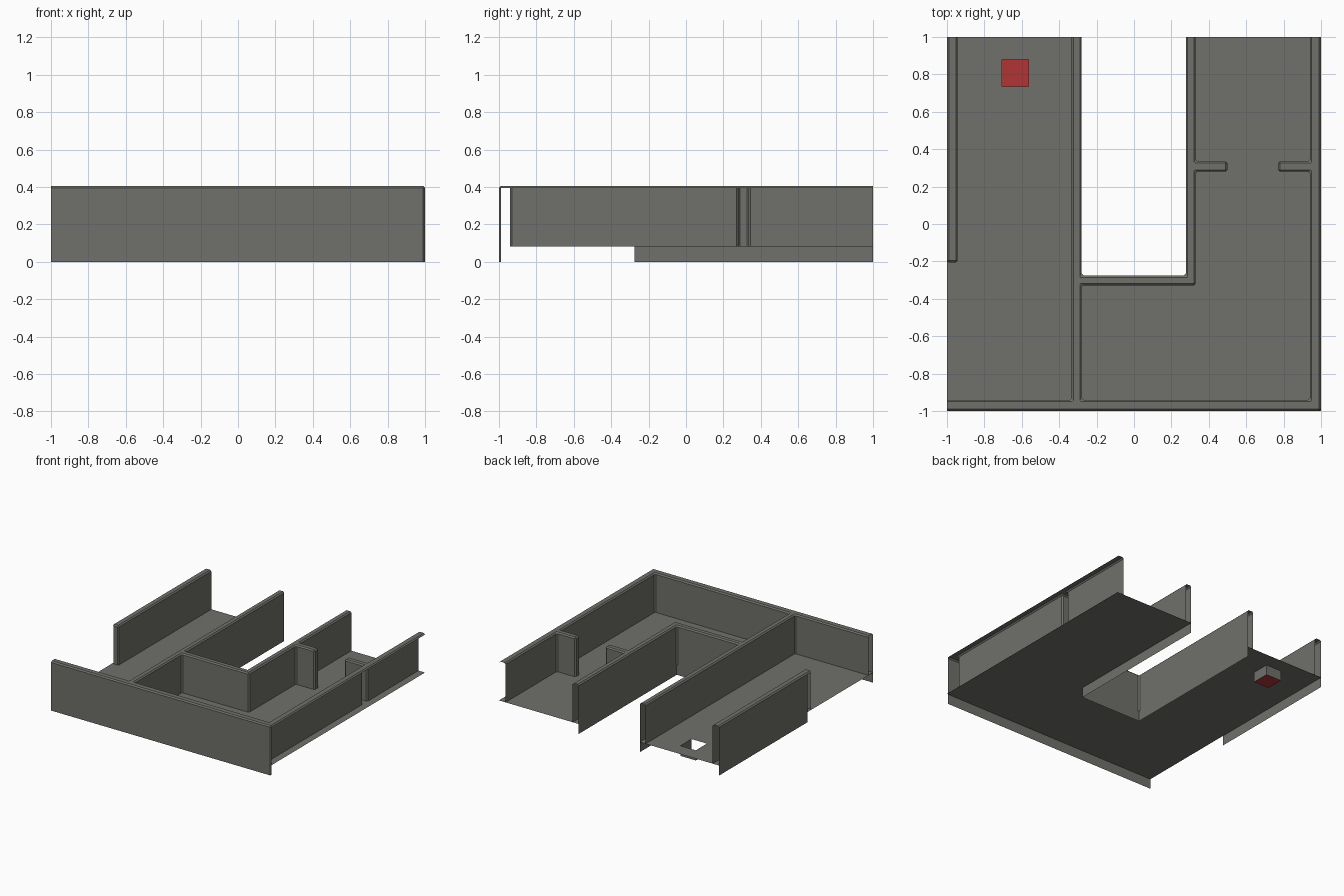
import bpy, bmesh

if "Cube" in bpy.data.objects:
    bpy.data.objects.remove(bpy.data.objects["Cube"])

FLOOR, TOP, BEVEL = 0.083, 0.405, 0.01


def material(name, colour):
    m = bpy.data.materials.new(name)
    m.diffuse_color = (*colour, 1)
    m.use_nodes = True
    m.node_tree.nodes["Principled BSDF"].inputs["Base Color"].default_value = m.diffuse_color
    return m


GREY = material("warm_grey", (0.160, 0.165, 0.145))
RED = material("hatch_red", (0.45, 0.036, 0.036))


def finish(bm, name, mat):
    mesh = bpy.data.meshes.new(name)
    bm.to_mesh(mesh)
    bm.free()
    mesh.materials.append(mat)
    ob = bpy.data.objects.new(name, mesh)
    bpy.context.collection.objects.link(ob)


def cut(bm, co, normal, clear):
    bmesh.ops.bisect_plane(bm, geom=bm.verts[:] + bm.edges[:] + bm.faces[:],
                           plane_co=co, plane_no=normal, clear_outer=clear)


def wall(name, outline, is_open, split=None):
    """Extrude a plan outline, chamfer it, trim it at the tile edge, open hidden sides."""
    bm = bmesh.new()
    base = bm.faces.new([bm.verts.new((x, y, FLOOR)) for x, y in outline])
    ext = bmesh.ops.extrude_face_region(bm, geom=[base], use_keep_orig=True)
    for v in ext["geom"]:
        if isinstance(v, bmesh.types.BMVert):
            v.co.z = TOP
    bmesh.ops.recalc_face_normals(bm, faces=bm.faces[:])
    edges = [e for e in bm.edges if sum(v.co.z for v in e.verts) > FLOOR * 2 + 0.1]
    bmesh.ops.bevel(bm, geom=edges, offset=BEVEL, offset_type='OFFSET',
                    segments=1, profile=0.5, affect='EDGES')
    cut(bm, (0, 1, 0), (0, 1, 0), True)
    cut(bm, (-1, 0, 0), (-1, 0, 0), True)
    if split is not None:
        cut(bm, (0, split, 0), (0, 1, 0), False)
    bm.normal_update()
    drop = [f for f in bm.faces
            if f.normal.z < -0.9 or is_open(f.calc_center_median(), f.normal)]
    bmesh.ops.delete(bm, geom=drop, context='FACES')
    finish(bm, name, GREY)


def strip(name, path, z0, z1):
    """Vertical sheet that follows a plan path."""
    bm = bmesh.new()
    for a, b in zip(path, path[1:]):
        bm.faces.new([bm.verts.new(p) for p in
                      ((*a, z0), (*b, z0), (*b, z1), (*a, z1))])
    bmesh.ops.remove_doubles(bm, verts=bm.verts[:], dist=0.0001)
    finish(bm, name, GREY)


# Walls: front, right, corridor divider, recess walls and door stubs
wall("main_walls", [
    (-1.2, -1), (1, -1), (1, 1.2), (0.94, 1.2), (0.94, 0.335), (0.77, 0.335),
    (0.77, 0.28), (0.94, 0.28), (0.94, -0.94), (-0.28, -0.94), (-0.28, -0.328),
    (0.33, -0.328), (0.33, 0.28), (0.5, 0.28), (0.5, 0.335), (0.33, 0.335),
    (0.33, 1.2), (0.277, 1.2), (0.277, -0.275), (-0.28, -0.275), (-0.28, 1.2),
    (-0.333, 1.2), (-0.333, -0.94), (-1.2, -0.94)],
    lambda c, n: n.x > 0.9 and c.x > 0.99)

# Left wall, with its outer jamb left open
wall("left_wall", [(-1, -0.205), (-0.943, -0.205), (-0.943, 1.2), (-1, 1.2)],
     lambda c, n: c.x < -0.99 and c.y < -0.15 and c.z < TOP - 0.02, split=-0.15)

# Outer skirts below floor level
strip("front_skirt", [(-1, -1), (0.99, -1), (1, -0.99)], 0, FLOOR)
strip("left_skirt", [(-1, 1), (-1, -0.15)], 0, FLOOR)
strip("recess_skirt", [(-0.28, 1), (-0.28, -0.275), (0.277, -0.275), (0.277, 1)], 0, FLOOR)

# U-shaped floor sheet with a square hatch opening
xs = [-1, -0.705, -0.565, -0.28, 0.277, 1]
ys = [-1, -0.275, 0.735, 0.88, 1]
bm = bmesh.new()
for i in range(5):
    for j in range(4):
        if (i == 3 and j > 0) or (i == 1 and j == 2):
            continue
        bm.faces.new([bm.verts.new((xs[a], ys[b], FLOOR)) for a, b in
                      ((i, j), (i + 1, j), (i + 1, j + 1), (i, j + 1))])
bmesh.ops.remove_doubles(bm, verts=bm.verts[:], dist=0.0001)
bmesh.ops.dissolve_limit(bm, angle_limit=0.01, verts=bm.verts[:], edges=bm.edges[:])
finish(bm, "floor", GREY)

# Hatch shaft and its red bottom plate
x0, x1, y0, y1 = xs[1], xs[2], ys[2], ys[3]
strip("hatch_shaft", [(x1, y0), (x1, y1), (x0, y1), (x0, y0)], 0, FLOOR)
bm = bmesh.new()
bm.faces.new([bm.verts.new(p) for p in
              ((x0, y0, 0), (x1, y0, 0), (x1, y1, 0), (x0, y1, 0))])
finish(bm, "hatch_plate", RED)
